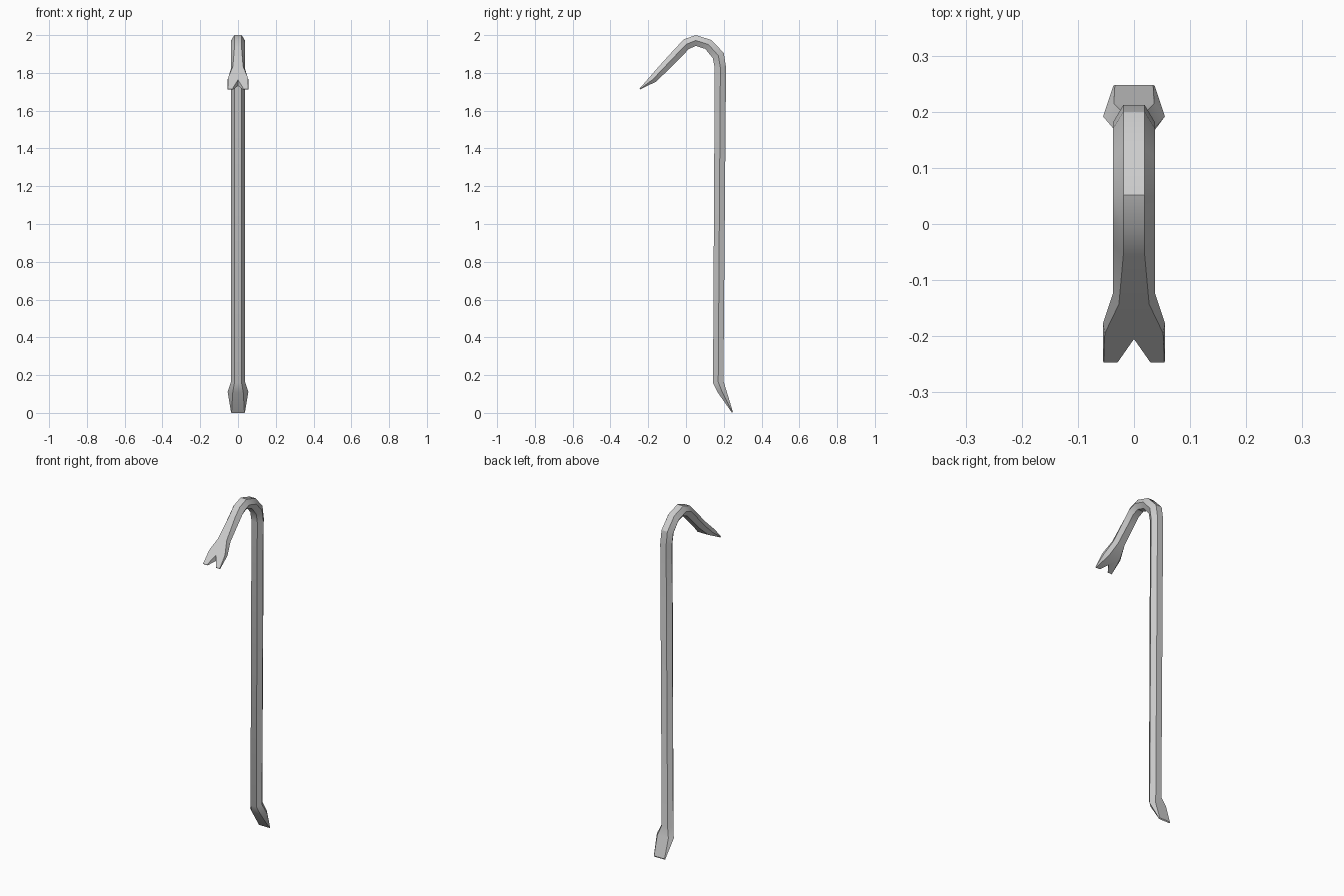
import bpy, bmesh, math

if "Cube" in bpy.data.objects:
    bpy.data.objects.remove(bpy.data.objects["Cube"])

# Stations along the bar, chisel tip to claw tip:
# outer (y, z), inner (y, z), half-widths: outer flat, middle ridge, inner flat
STATIONS = [
    (0.248, 0.006, 0.244, 0.0, 0.034, 0.037, 0.034),
    (0.215, 0.115, 0.168, 0.108, 0.036, 0.055, 0.028),
    (0.198, 0.170, 0.143, 0.158, 0.019, 0.037, 0.019),
    (0.212, 1.830, 0.152, 1.825, 0.019, 0.037, 0.019),
    (0.200, 1.905, 0.142, 1.878, 0.019, 0.037, 0.019),
    (0.135, 1.974, 0.102, 1.927, 0.019, 0.037, 0.019),
    (0.052, 2.000, 0.052, 1.943, 0.019, 0.037, 0.019),
    (-0.010, 1.978, 0.015, 1.926, 0.019, 0.037, 0.019),
    (-0.055, 1.932, -0.020, 1.890, 0.019, 0.037, 0.019),
    (-0.143, 1.835, -0.102, 1.808, 0.027, 0.037, 0.021),
    (-0.195, 1.775, -0.158, 1.754, 0.052, 0.055, 0.036),
    (-0.247, 1.716, -0.243, 1.712, 0.054, 0.055, 0.054),
]


def make_object(name, bm):
    bmesh.ops.recalc_face_normals(bm, faces=bm.faces)
    mesh = bpy.data.meshes.new(name)
    bm.to_mesh(mesh)
    bm.free()
    obj = bpy.data.objects.new(name, mesh)
    bpy.context.collection.objects.link(obj)
    return obj


def loft(name, rings):
    bm = bmesh.new()
    loops = [[bm.verts.new(p) for p in ring] for ring in rings]
    n = len(loops[0])
    for a, b in zip(loops, loops[1:]):
        for i in range(n):
            j = (i + 1) % n
            bm.faces.new((a[i], a[j], b[j], b[i]))
    bm.faces.new(loops[0])
    bm.faces.new(loops[-1])
    return make_object(name, bm)


def hexagon(oy, oz, iy, iz, fo, w, fi):
    my, mz = (oy + iy) / 2, (oz + iz) / 2
    return [(fo, oy, oz), (w, my, mz), (fi, iy, iz),
            (-fi, iy, iz), (-w, my, mz), (-fo, oy, oz)]


# Hexagonal bar with chisel foot and hooked neck
bar = loft("crowbar", [hexagon(*s) for s in STATIONS])

# V-shaped nail slot in the claw
notch = [(0, -0.205), (0.056, -0.285), (-0.056, -0.285)]
cutter = loft("claw_notch_cutter",
              [[(x, y, z) for x, y in notch] for z in (1.6, 1.9)])
cutter.hide_render = True
mod = bar.modifiers.new("claw_notch", 'BOOLEAN')
mod.operation = 'DIFFERENCE'
mod.solver = 'EXACT'
mod.object = cutter
bpy.context.view_layer.objects.active = bar
bpy.ops.object.select_all(action='DESELECT')
bar.select_set(True)
bpy.ops.object.modifier_apply(modifier=mod.name)
bpy.data.objects.remove(cutter)

# Soft bend, crisp hexagon edges
bpy.ops.object.shade_smooth_by_angle(angle=math.radians(33))
